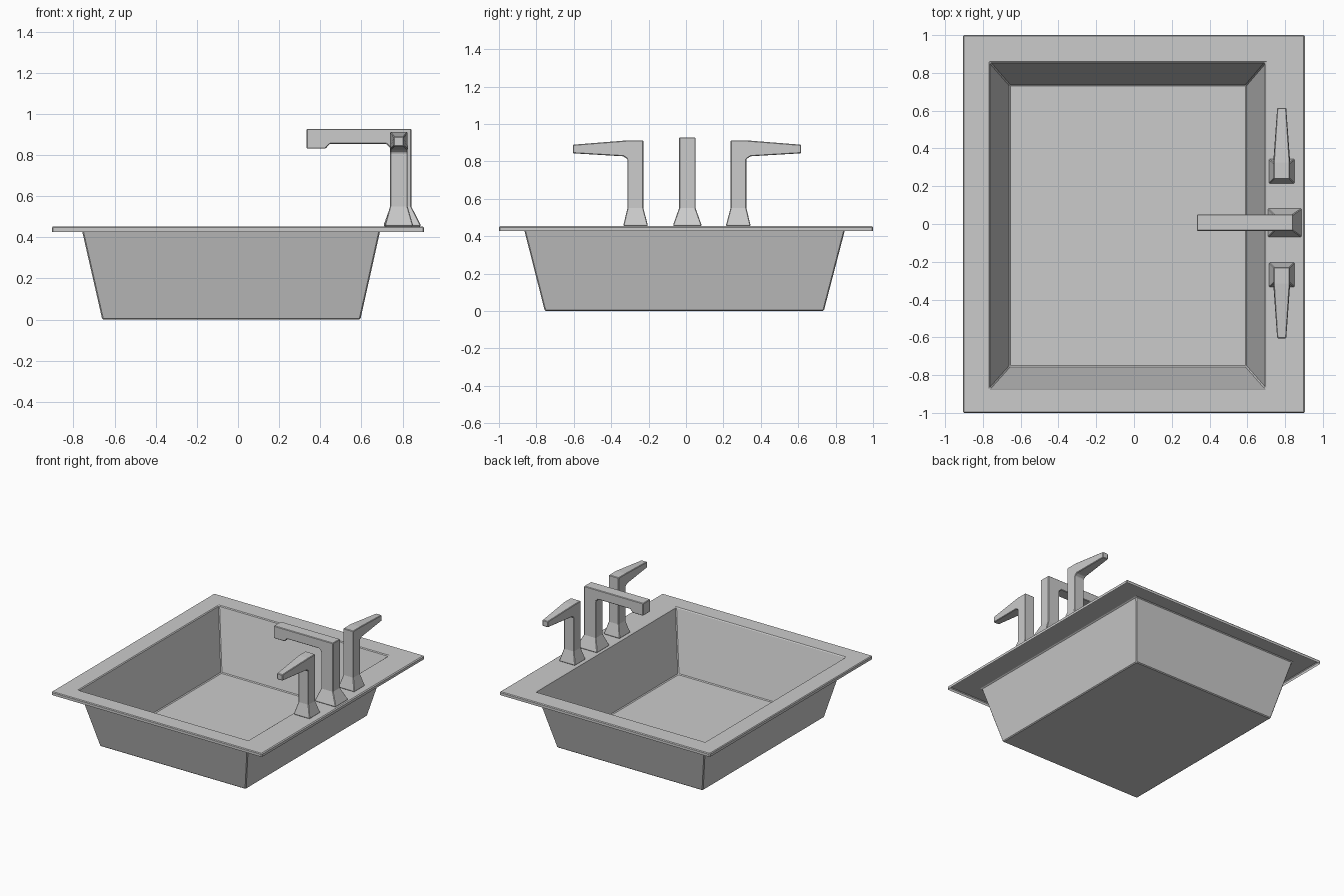
import bpy
import bmesh

if "Cube" in bpy.data.objects:
    bpy.data.objects.remove(bpy.data.objects["Cube"])

RIM_Z = 0.453


def finish(name, bm, bevel):
    bmesh.ops.remove_doubles(bm, verts=bm.verts, dist=1e-5)
    bmesh.ops.recalc_face_normals(bm, faces=bm.faces)
    mesh = bpy.data.meshes.new(name)
    bm.to_mesh(mesh)
    bm.free()
    obj = bpy.data.objects.new(name, mesh)
    bpy.context.collection.objects.link(obj)
    mod = obj.modifiers.new("soft_edges", 'BEVEL')
    mod.width = bevel
    mod.segments = 1
    mod.limit_method = 'ANGLE'
    return obj


def loft(bm, rings, cap_start, cap_end):
    """Bridge rectangles given as (x0, x1, y0, y1, z)."""
    loops = [[bm.verts.new(p) for p in ((a, c, z), (b, c, z), (b, d, z), (a, d, z))]
             for a, b, c, d, z in rings]
    for lo, hi in zip(loops, loops[1:]):
        for i in range(4):
            j = (i + 1) % 4
            bm.faces.new((lo[i], lo[j], hi[j], hi[i]))
    if cap_start:
        bm.faces.new(loops[0])
    if cap_end:
        bm.faces.new(loops[-1])


def prism(bm, front, back):
    """Solid between two matching outlines."""
    a = [bm.verts.new(p) for p in front]
    b = [bm.verts.new(p) for p in back]
    bm.faces.new(a)
    bm.faces.new(b)
    for i in range(len(a)):
        j = (i + 1) % len(a)
        bm.faces.new((a[i], a[j], b[j], b[i]))


# Sink: folded rim skirt, flat rim, sloping walls and floor as one sheet
bm = bmesh.new()
loft(bm, [(-0.905, 0.905, -1, 1, 0.427),
          (-0.905, 0.905, -1, 1, RIM_Z),
          (-0.763, 0.696, -0.87, 0.855, RIM_Z),
          (-0.66, 0.595, -0.755, 0.737, 0.0)], False, True)
finish("sink_basin", bm, 0.006)

# Spout: flared foot plus hooked profile extruded in y
YC = 0.007
bm = bmesh.new()
loft(bm, [(0.709, 0.887, YC - 0.075, YC + 0.075, RIM_Z),
          (0.709, 0.887, YC - 0.075, YC + 0.075, 0.463),
          (0.741, 0.843, YC - 0.044, YC + 0.044, 0.55)], True, False)
hook = [(0.741, 0.55), (0.741, 0.835), (0.721, 0.855), (0.447, 0.855), (0.425, 0.831),
        (0.333, 0.831), (0.333, 0.928), (0.843, 0.928), (0.843, 0.55)]
prism(bm, [(x, YC - 0.044, z) for x, z in hook], [(x, YC + 0.044, z) for x, z in hook])
bmesh.ops.remove_doubles(bm, verts=bm.verts, dist=1e-5)
bmesh.ops.delete(bm, geom=[f for f in bm.faces if all(abs(v.co.z - 0.55) < 1e-4 for v in f.verts)],
                 context='FACES_ONLY')
finish("spout", bm, 0.004)

# Handles: flared foot, post and tapering lever, mirrored front to back
lever = [(0.233, 0.55), (0.233, 0.912), (0.32, 0.912), (0.61, 0.889),
         (0.61, 0.843), (0.34, 0.827), (0.318, 0.812), (0.318, 0.55)]
XC = 0.782
for side, label in ((1, "rear"), (-1, "front")):
    def y_at(y):
        return side * y + 0.005

    def outline(s):
        return [(XC + s * (0.024 if y > 0.6 else 0.043), y_at(y), z) for y, z in lever]

    bm = bmesh.new()
    loft(bm, [(0.715, 0.85, y_at(0.21), y_at(0.339), RIM_Z),
              (0.715, 0.85, y_at(0.21), y_at(0.339), 0.463),
              (XC - 0.043, XC + 0.043, y_at(0.233), y_at(0.318), 0.55)], True, False)
    prism(bm, outline(-1), outline(1))
    bmesh.ops.remove_doubles(bm, verts=bm.verts, dist=1e-5)
    bmesh.ops.delete(bm, geom=[f for f in bm.faces
                               if all(abs(v.co.z - 0.55) < 1e-4 for v in f.verts)],
                     context='FACES_ONLY')
    finish(label + "_handle", bm, 0.004)
